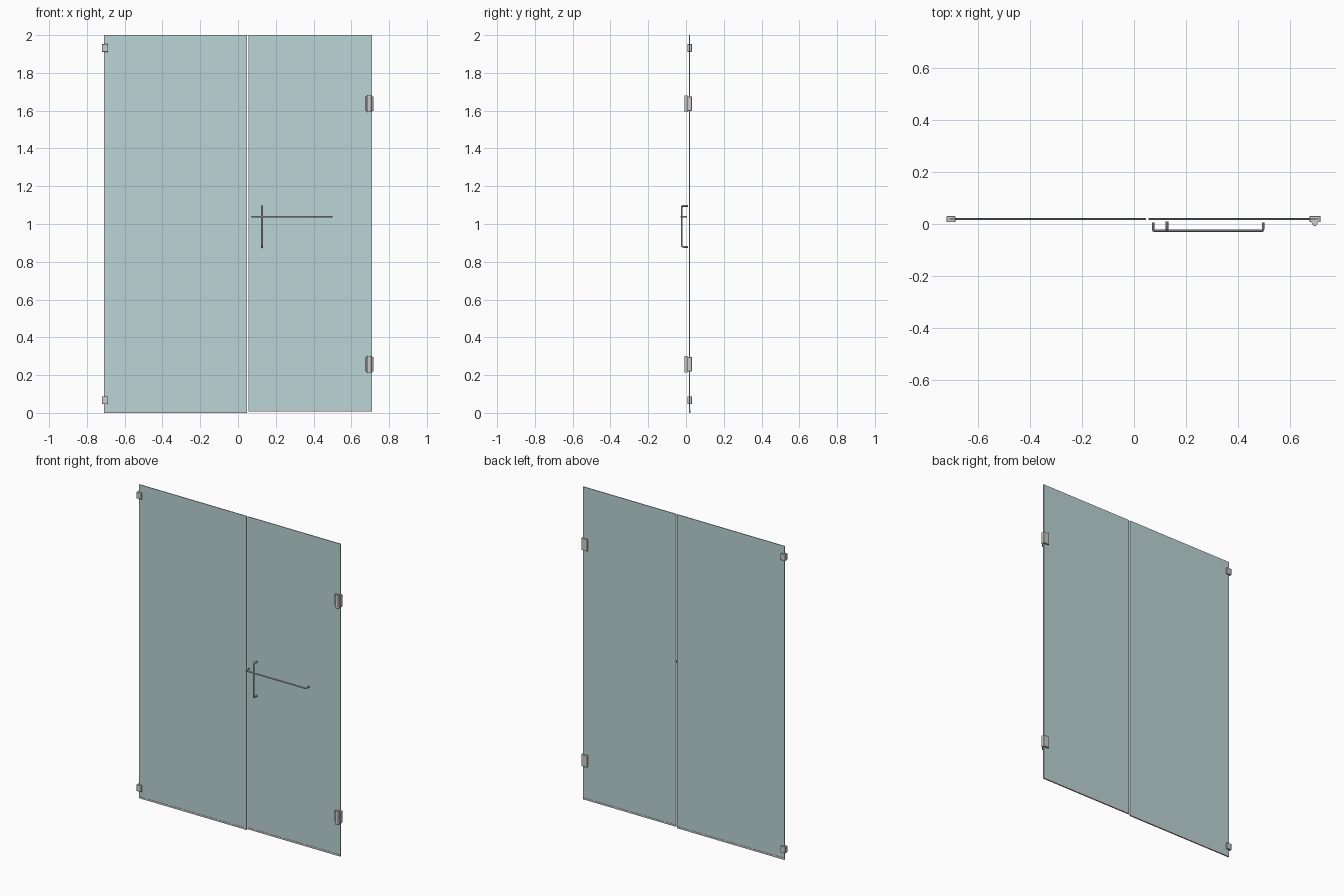
import bpy, bmesh, math
from mathutils import Vector

if "Cube" in bpy.data.objects:
    bpy.data.objects.remove(bpy.data.objects["Cube"])

GY = 0.019          # glass plane
GT = 0.005          # glass thickness

glass = bpy.data.materials.new("glass")
glass.diffuse_color = (0.50, 0.66, 0.67, 0.5)
glass.use_nodes = True
glass.node_tree.nodes["Principled BSDF"].inputs["Base Color"].default_value = glass.diffuse_color


def link(name, bm, mat=None):
    me = bpy.data.meshes.new(name)
    bmesh.ops.recalc_face_normals(bm, faces=bm.faces)
    bm.to_mesh(me)
    bm.free()
    ob = bpy.data.objects.new(name, me)
    bpy.context.collection.objects.link(ob)
    if mat:
        me.materials.append(mat)
    return ob


def box(name, x, y, z, mat=None, bevel=0.0):
    bm = bmesh.new()
    bmesh.ops.create_cube(bm, size=1)
    for v in bm.verts:
        v.co = Vector([(r[0] + r[1]) / 2 + c * (r[1] - r[0])
                       for c, r in zip(v.co, (x, y, z))])
    ob = link(name, bm, mat)
    if bevel:
        m = ob.modifiers.new("bevel", 'BEVEL')
        m.width, m.segments = bevel, 1
    return ob


def prism(name, profile, z0, z1):
    # extrude an xy profile upwards
    bm = bmesh.new()
    f = bm.faces.new([bm.verts.new((x, y, z0)) for x, y in profile])
    ext = bmesh.ops.extrude_face_region(bm, geom=[f])["geom"]
    bmesh.ops.translate(bm, vec=(0, 0, z1 - z0),
                        verts=[e for e in ext if isinstance(e, bmesh.types.BMVert)])
    return link(name, bm)


def u_rod(name, pts, radius, bend=0.008):
    # U-shaped round rod with rounded corners
    pts = [Vector(p) for p in pts]
    path = [pts[0]]
    for a, p, b in zip(pts, pts[1:], pts[2:]):
        s, e = p + (a - p).normalized() * bend, p + (b - p).normalized() * bend
        for i in range(5):
            t = i / 4
            path.append(s * (1 - t) ** 2 + p * 2 * t * (1 - t) + e * t * t)
    path.append(pts[-1])
    cu = bpy.data.curves.new(name, 'CURVE')
    cu.dimensions = '3D'
    cu.bevel_depth, cu.bevel_resolution = radius, 3
    cu.use_fill_caps = True
    sp = cu.splines.new('POLY')
    sp.points.add(len(path) - 1)
    for q, p in zip(sp.points, path):
        q.co = (*p, 1)
    ob = bpy.data.objects.new(name, cu)
    bpy.context.collection.objects.link(ob)
    bpy.ops.object.select_all(action='DESELECT')
    ob.select_set(True)
    bpy.context.view_layer.objects.active = ob
    bpy.ops.object.convert(target='MESH')
    bpy.ops.object.shade_smooth_by_angle()


# Glass panels with bottom strips
gy = (GY - GT / 2, GY + GT / 2)
sy = (GY - 0.004, GY + 0.004)
box("fixed_panel", (-0.71, 0.047), gy, (0.006, 2.0), glass)
box("door_panel", (0.056, 0.71), gy, (0.014, 2.0), glass)
box("fixed_bottom_channel", (-0.71, 0.047), sy, (0.0, 0.011))
box("door_sweep", (0.056, 0.71), sy, (0.007, 0.018))

# Wall clamps on the fixed panel
for label, z in (("lower", 0.067), ("upper", 1.932)):
    box(label + "_clamp", (-0.721, -0.688), (0.007, 0.031),
        (z - 0.021, z + 0.021), bevel=0.0015)

# Door hinges: plate block and tapered front barrel
for label, z in (("lower", 0.258), ("upper", 1.637)):
    box(label + "_hinge_plate", (0.676, 0.718), (0.007, 0.031),
        (z - 0.038, z + 0.038), bevel=0.0015)
    prism(label + "_hinge_barrel",
          [(0.682, 0.008), (0.689, -0.005), (0.692, -0.007), (0.700, -0.007),
           (0.703, -0.005), (0.710, 0.008)], z - 0.043, z + 0.043)

# Pull handle and towel bar
u_rod("pull_handle", [(0.127, 0.010, 1.096), (0.127, -0.022, 1.096),
                      (0.127, -0.022, 0.879), (0.127, 0.010, 0.879)], 0.005)
u_rod("towel_bar", [(0.074, 0.006, 1.038), (0.074, -0.026, 1.038),
                    (0.497, -0.026, 1.038), (0.497, 0.006, 1.038)], 0.0045, 0.005)
